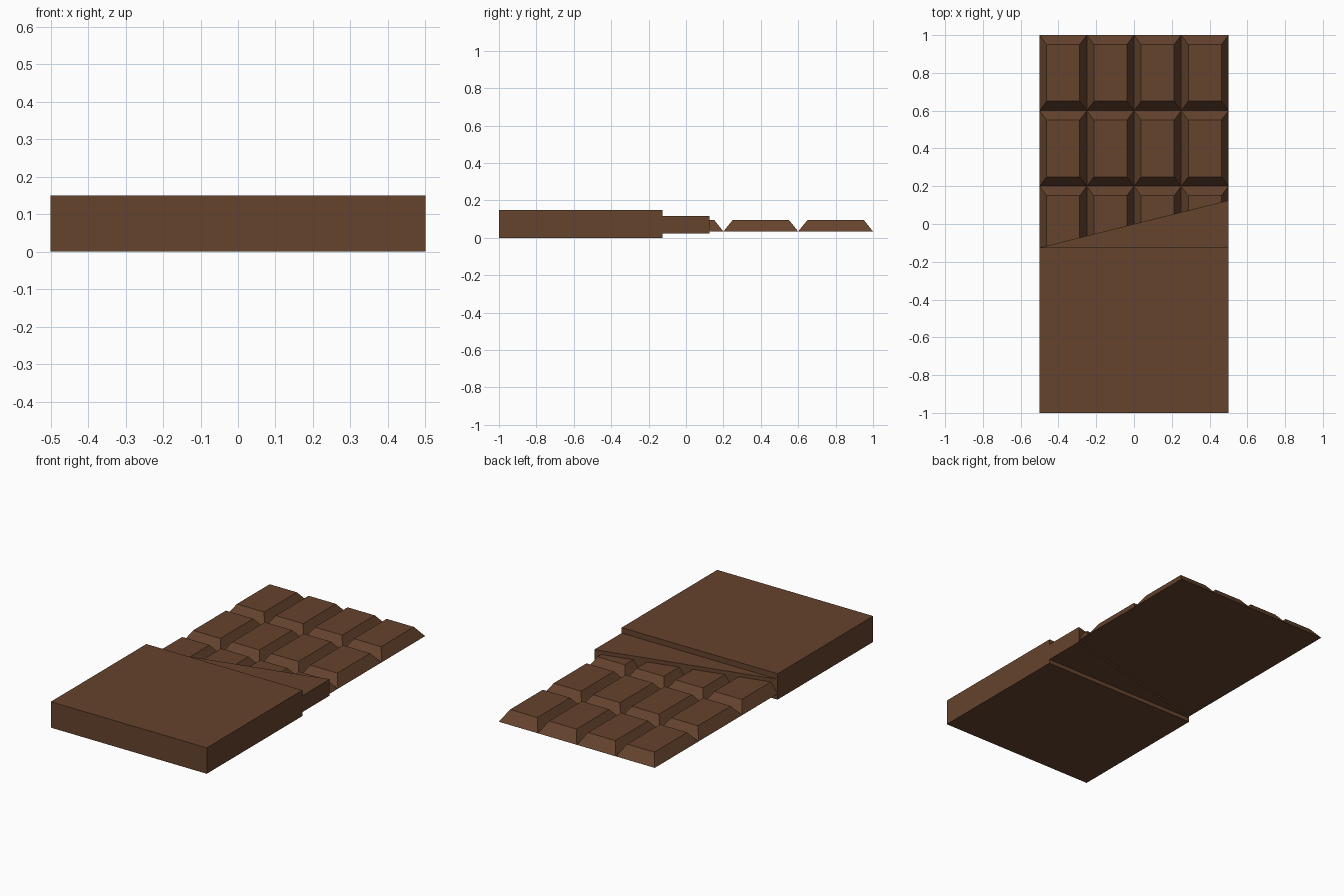
import bpy
import bmesh

if "Cube" in bpy.data.objects:
    bpy.data.objects.remove(bpy.data.objects["Cube"])

# One flat brown for everything
brown = bpy.data.materials.new("chocolate_brown")
brown.diffuse_color = (0.130, 0.056, 0.026, 1.0)
brown.use_nodes = True
brown.node_tree.nodes["Principled BSDF"].inputs["Base Color"].default_value = brown.diffuse_color


def loft(name, lower, upper, z0, z1):
    """Solid between two matching outlines at heights z0 and z1."""
    bm = bmesh.new()
    low = [bm.verts.new((x, y, z0)) for x, y in lower]
    top = [bm.verts.new((x, y, z1)) for x, y in upper]
    n = len(low)
    bm.faces.new(low[::-1])
    bm.faces.new(top)
    for i in range(n):
        j = (i + 1) % n
        bm.faces.new((low[i], low[j], top[j], top[i]))
    mesh = bpy.data.meshes.new(name)
    bm.to_mesh(mesh)
    bm.free()
    mesh.materials.append(brown)
    obj = bpy.data.objects.new(name, mesh)
    bpy.context.collection.objects.link(obj)
    return obj


def rect(x0, x1, y0, y1):
    return [(x0, y0), (x1, y0), (x1, y1), (x0, y1)]


# Outer wrapper around the front half
sleeve = rect(-0.5, 0.5, -1.0, -0.125)
loft("wrapper", sleeve, sleeve, 0.0, 0.15)

# Inner foil with a slanted torn edge
tear = [(-0.5, -0.125), (0.5, -0.125), (0.5, 0.125)]
loft("inner_foil", tear, tear, 0.023, 0.118)

# Chocolate pieces: truncated pyramids in a 4-column grid
CELL_X, CELL_Y = 0.25, 0.4
BEVEL_X, BEVEL_Y = 0.0375, 0.05
for row in range(3):
    for col in range(4):
        x0 = -0.5 + col * CELL_X
        y1 = 1.0 - row * CELL_Y
        x1, y0 = x0 + CELL_X, y1 - CELL_Y
        loft(f"chocolate_piece_{row + 1}_{col + 1}",
             rect(x0, x1, y0, y1),
             rect(x0 + BEVEL_X, x1 - BEVEL_X, y0 + BEVEL_Y, y1 - BEVEL_Y),
             0.034, 0.096)
